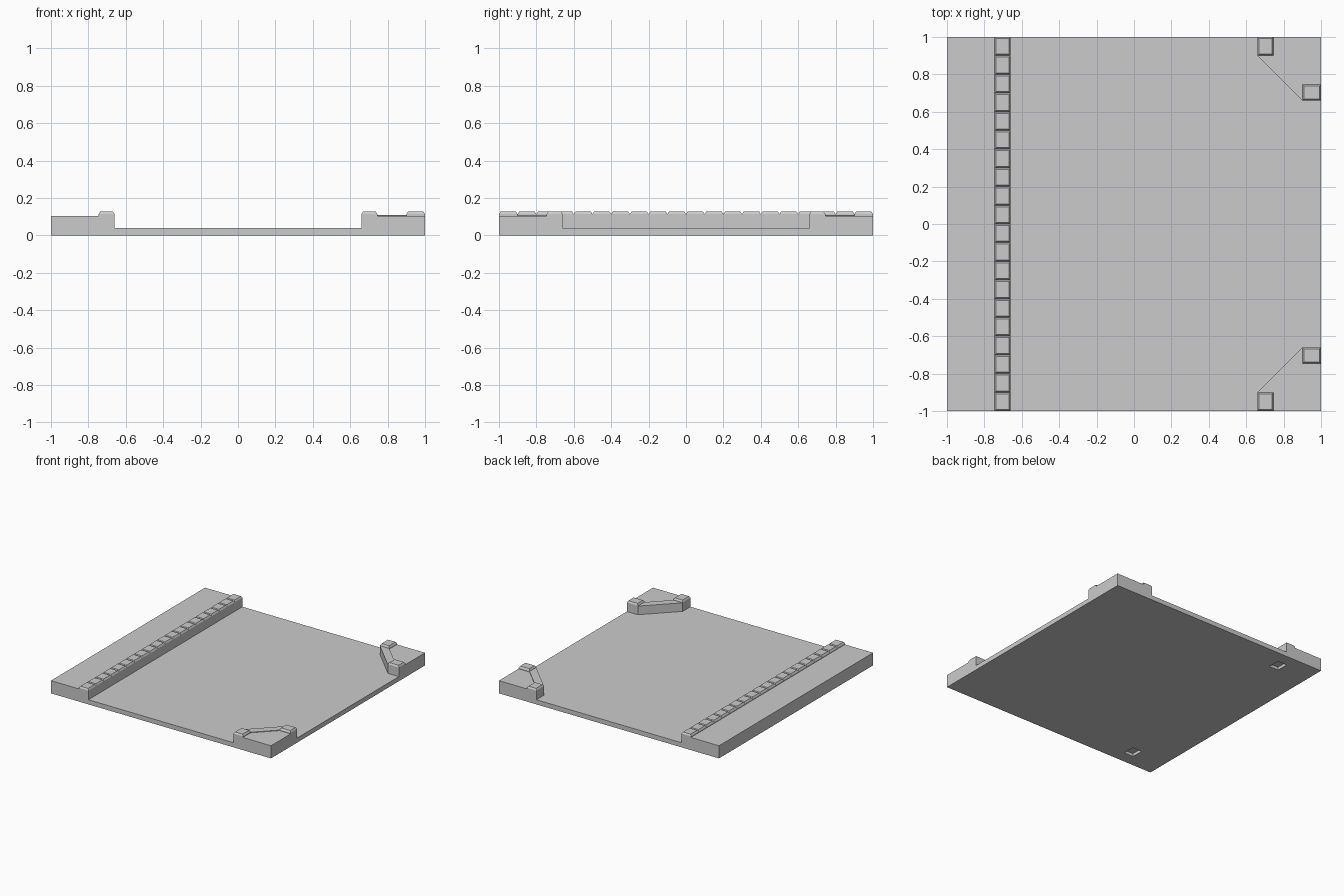
import bpy, bmesh

if "Cube" in bpy.data.objects:
    bpy.data.objects.remove(bpy.data.objects["Cube"])

ROAD, PAVE, RAMP, CURB = 0.038, 0.104, 0.109, 0.126
INNER, OUTER = 0.66, 0.745   # curb edges measured from the centre


def add_prism(bm, pts, z0, z1, inset=0.0, bevel_h=0.0):
    """Extrude an outline from z0 to z1; optional chamfered top."""
    cx = sum(p[0] for p in pts) / len(pts)
    cy = sum(p[1] for p in pts) / len(pts)
    rings = [[(x, y, z0) for x, y in pts], [(x, y, z1 - bevel_h) for x, y in pts]]
    if inset:
        step = lambda v, c: v - inset if v > c else v + inset
        rings.append([(step(x, cx), step(y, cy), z1) for x, y in pts])
    rings = [[bm.verts.new(co) for co in r] for r in rings]
    n = len(pts)
    faces = [bm.faces.new(rings[0]), bm.faces.new(rings[-1])]
    for a, b in zip(rings, rings[1:]):
        for i in range(n):
            j = (i + 1) % n
            faces.append(bm.faces.new((a[i], a[j], b[j], b[i])))
    bmesh.ops.recalc_face_normals(bm, faces=faces)


def finish(bm, name):
    mesh = bpy.data.meshes.new(name)
    bmesh.ops.recalc_face_normals(bm, faces=bm.faces)
    bm.to_mesh(mesh)
    bm.free()
    obj = bpy.data.objects.new(name, mesh)
    bpy.context.collection.objects.link(obj)
    return obj


def prism(name, pts, z1):
    bm = bmesh.new()
    add_prism(bm, pts, 0, z1)
    return finish(bm, name)


def rect(x0, x1, y0, y1):
    return [(x0, y0), (x1, y0), (x1, y1), (x0, y1)]


def curb_stone(bm, x0, x1, y0, y1, z0=0.0):
    add_prism(bm, rect(x0, x1, y0, y1), z0, CURB, 0.008, 0.013)


# road slab, with both right-hand corners cut away
half = [(INNER, 1), (INNER, 0.9), (0.9, INNER), (1, INNER)]
prism("road", [(-INNER, -1)] + [(x, -y) for x, y in half]
      + half[::-1] + [(-INNER, 1)], ROAD)

# straight pavement on the left
prism("pavement", rect(-1, -OUTER, -1, 1), PAVE)

# row of kerb stones; two stones leave shallow pockets underneath
bm = bmesh.new()
for i in range(20):
    y = -1 + i * 0.1
    curb_stone(bm, -OUTER, -INNER, y, y + 0.1, 0.025 if i in (1, 18) else 0)
finish(bm, "curb_row")

# corner pavements with end stones and a dropped diagonal kerb
for side, s in (("front", -1), ("back", 1)):
    flip = lambda pts: [(x, s * y) for x, y in pts]
    prism(f"corner_pavement_{side}", flip(
        [(OUTER, 1), (OUTER, 0.9), (0.9, OUTER), (1, OUTER), (1, 1)]), PAVE)
    prism(f"diagonal_curb_{side}", flip(
        [(INNER, 0.9), (0.9, INNER), (0.9, OUTER), (OUTER, 0.9)]), RAMP)
    bm = bmesh.new()
    curb_stone(bm, INNER, OUTER, *sorted((s * 0.9, s)))
    curb_stone(bm, 0.9, 1, *sorted((s * INNER, s * OUTER)))
    finish(bm, f"corner_stones_{side}")
